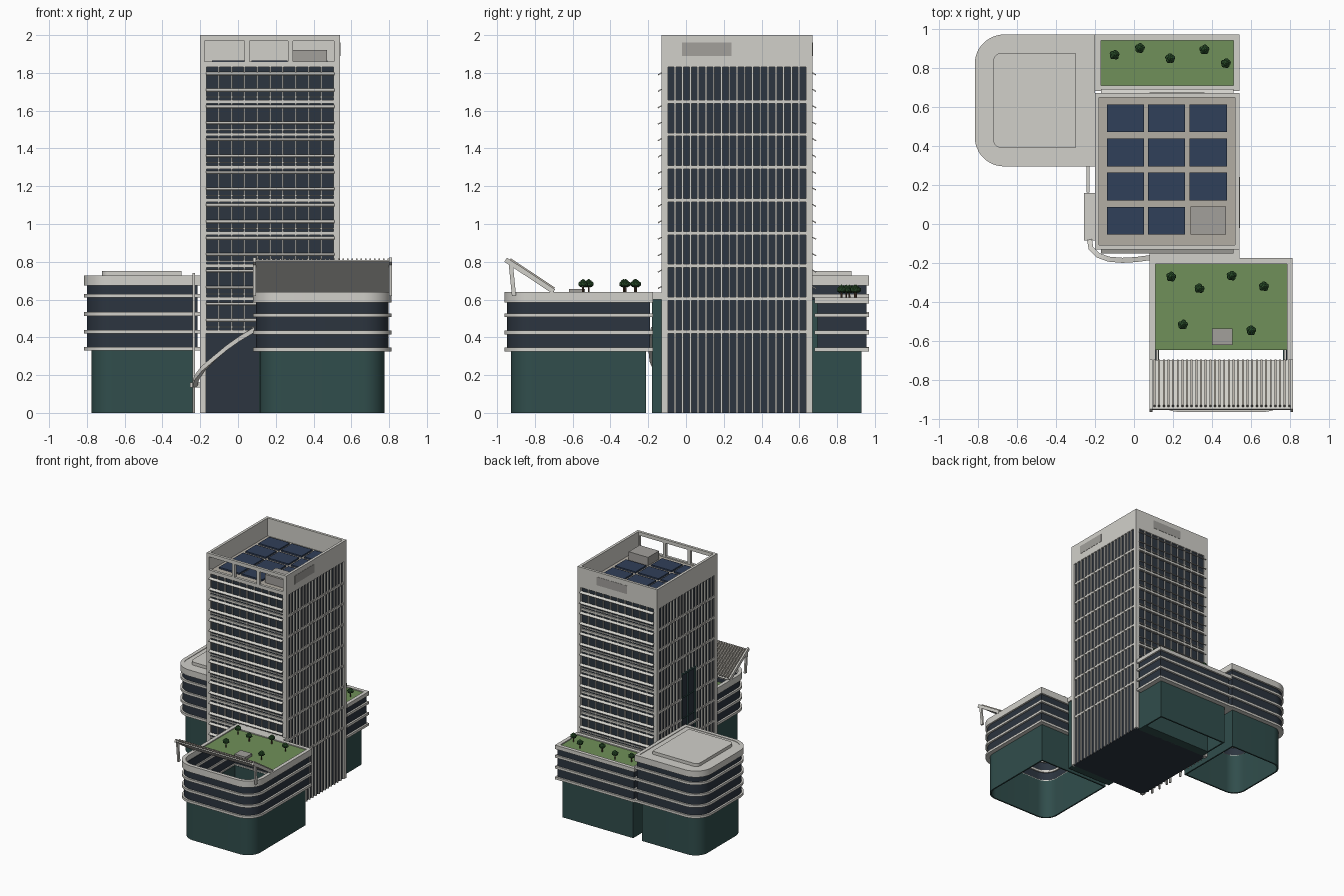
import bpy, bmesh, math, random
from mathutils import Matrix, Vector

if "Cube" in bpy.data.objects:
    bpy.data.objects.remove(bpy.data.objects["Cube"])
random.seed(3)

def mat(name, r, g, b):
    m = bpy.data.materials.new(name)
    m.diffuse_color = (r, g, b, 1)
    m.use_nodes = True
    m.node_tree.nodes["Principled BSDF"].inputs["Base Color"].default_value = m.diffuse_color
    return m

LIGHT = mat("pale_concrete", .64, .63, .59)
STONE = mat("roof_stone", .45, .42, .37)
GREY = mat("grey_metal", .36, .35, .33)
GLASS = mat("dark_glass", .025, .035, .05)
TEAL = mat("teal_glass", .03, .075, .072)
GRASS = mat("grass", .16, .28, .10)
LEAF = mat("leaf", .03, .10, .03)
BARK = mat("bark", .09, .05, .03)
SOLAR = mat("solar_blue", .03, .05, .10)

def finish(name, bm, m, smooth=False):
    bmesh.ops.recalc_face_normals(bm, faces=bm.faces)
    me = bpy.data.meshes.new(name)
    bm.to_mesh(me)
    bm.free()
    me.materials.append(m)
    ob = bpy.data.objects.new(name, me)
    bpy.context.collection.objects.link(ob)
    if smooth:
        bpy.ops.object.select_all(action='DESELECT')
        ob.select_set(True)
        bpy.context.view_layer.objects.active = ob
        bpy.ops.object.shade_smooth_by_angle(angle=math.radians(35))
    return ob

def boxes(name, items, m):
    """Each item: x0, x1, y0, y1, z0, z1 and an optional tilt about x."""
    bm = bmesh.new()
    for x0, x1, y0, y1, z0, z1, *tilt in items:
        M = Matrix.Translation(((x0+x1)/2, (y0+y1)/2, (z0+z1)/2))
        if tilt:
            M = M @ Matrix.Rotation(tilt[0], 4, 'X')
        bmesh.ops.create_cube(bm, size=1, matrix=M @ Matrix.Diagonal((x1-x0, y1-y0, z1-z0, 1)))
    return finish(name, bm, m)

def outline(rect, radii, inset=0):
    """Rectangle with separate corner radii: front left, front right, back right, back left."""
    x0, x1, y0, y1 = rect
    x0, x1, y0, y1 = x0+inset, x1-inset, y0+inset, y1-inset
    pts = []
    for k, (x, y, sx, sy) in enumerate([(x0, y0, 1, 1), (x1, y0, -1, 1), (x1, y1, -1, -1), (x0, y1, 1, -1)]):
        if radii[k] == 0:
            pts.append((x, y))
            continue
        r = max(radii[k]-inset, .005)
        for i in range(13):
            a = math.pi + k*math.pi/2 + i*math.pi/24
            pts.append((x + sx*r + r*math.cos(a), y + sy*r + r*math.sin(a)))
    return pts

def rings(name, rect, radii, levels, m, inset=0, wall=.02):
    """Hollow rounded wall for each (z0, z1); wall=None makes a solid slab."""
    bm = bmesh.new()
    out = outline(rect, radii, inset)
    n = len(out)
    for z0, z1 in levels:
        add = lambda pts, z: [bm.verts.new((x, y, z)) for x, y in pts]
        a, b = add(out, z0), add(out, z1)
        loops = [a, b]
        if wall:
            inner = outline(rect, radii, inset+wall)
            loops += [add(inner, z1), add(inner, z0)]
        else:
            bm.faces.new(a)
            bm.faces.new(b)
        for k in range(len(loops) if wall else 1):
            p, q = loops[k], loops[(k+1) % len(loops)]
            for i in range(n):
                j = (i+1) % n
                bm.faces.new((p[i], p[j], q[j], q[i]))
    return finish(name, bm, m, True)

# Tower core, corner piers and parapet
FLOORS = [.43 + .174*k for k in range(9)]
boxes("tower_core", [(-.188, .528, -.118, .658, 0, 1.84)], GLASS)
boxes("corner_piers", [(x, x+.03, y, y+.03, 0, 1.83) for x in (-.2, .51) for y in (-.13, .64)], LIGHT)
para = [(-.2, -.178, -.13, .67, 1.83, 2), (.518, .54, -.13, .67, 1.83, 2),
        (-.178, .518, .648, .67, 1.83, 2),
        (-.178, .518, -.13, -.108, 1.83, 1.86), (-.178, .518, -.13, -.108, 1.97, 2)]
para += [(a, b, -.13, -.108, 1.86, 1.97) for a, b in ((.035, .06), (.265, .29), (.508, .518))]
boxes("roof_parapet", para, LIGHT)
boxes("tower_roof", [(-.178, .518, -.108, .648, 1.838, 1.85)], STONE)
boxes("parapet_vents", [(.538, .542, -.02, .24, 1.89, 1.96), (.08, .36, .668, .672, 1.89, 1.96)], GREY)

# Solar panels and plant box
cells = [(x, y) for y in (-.055, .12, .295, .47) for x in (-.138, .072, .285)]
boxes("solar_panels", [(x, x+.19, y, y+.143, 1.853, 1.866) for x, y in cells if (x, y) != (.285, -.055)], SOLAR)
boxes("roof_plant_box", [(.29, .47, -.055, .09, 1.85, 1.92)], GREY)

# Side facades: vertical fins and floor bands
fins, bands = [], []
for x0, x1 in ((-.2, -.186), (.526, .54)):
    for i in range(19):
        y = -.1 + i*.74/18
        if x0 < 0 and .17 < y < .33:
            fins.append((x0, x1, y-.005, y+.005, 1.16, 1.83))
        else:
            fins.append((x0, x1, y-.005, y+.005, 0, 1.83))
    for z in FLOORS[:-1]:
        spans = ((-.1, .16), (.335, .64)) if x0 < 0 and z < 1.16 else ((-.1, .64),)
        bands += [(x0+.002, x1-.002, a, b, z-.009, z+.009) for a, b in spans]
boxes("side_fins", fins, LIGHT)
boxes("side_floor_bands", bands, LIGHT)
bay = [(-.2, -.187, y, y+.008, .1, 1.16) for y in (.155, .245, .33)]
boxes("side_bay_frame", bay + [(-.2, -.187, .155, .338, 1.15, 1.165)]
      + [(-.195, -.187, .155, .338, z, z+.006) for z in FLOORS[:4]], TEAL)

# Front and back facades: mullions, floor bands and tilted sunshades
grid, shades = [], []
for y0, y1, s, base in ((-.129, -.115, -1, .43), (.655, .669, 1, .6)):
    grid += [(-.17+i*.068-.004, -.17+i*.068+.004, y0, y1, base, 1.83) for i in range(11)]
    for z in FLOORS[:-1]:
        if z < base-.01:
            continue
        grid.append((-.17, .51, y0, y1, z-.009, z+.009))
        grid.append((-.17, .51, y0+.003, y1-.003, z+.022, z+.028))
        yc = (-.138 if s < 0 else .678)
        for dz in (.06, .147):
            shades.append((-.17, .51, yc-.012, yc+.012, z+dz-.003, z+dz+.003, -s*.5))
boxes("facade_grid", grid, LIGHT)
boxes("sunshades", shades, LIGHT)

def podium(name, rect, radii, levels, top, teal_inset):
    rings(name+"_base", rect, radii, [(0, levels[0])], TEAL, teal_inset, .012)
    rings(name+"_windows", rect, radii, [(levels[0], top[0]+.01)], GLASS, .015, .02)
    rings(name+"_ledges", rect, radii, [(z-.01, z+.01) for z in levels], LIGHT, 0, .045)
    rings(name+"_roof_edge", rect, radii, [top], LIGHT, 0, .03)

# Front podium: open roof terrace with planting
podium("front_podium", (.08, .812, -.962, -.175), (.15, .15, 0, 0), (.335, .425, .517), (.585, .64), .036)
boxes("front_lawn", [(.108, .785, -.645, -.2, .615, .632)], GRASS)
boxes("front_skylight", [(.4, .505, -.62, -.535, .63, .655)], GREY)
boxes("front_link", [(.11, .53, -.18, -.115, 0, .625)], TEAL)
boxes("front_link_roof", [(.08, .54, -.176, -.12, .6, .638)], LIGHT)

# Back left podium
LB = (-.815, -.2, .295, .97)
podium("left_podium", LB, (.15, 0, 0, .15), (.34, .43, .523, .62), (.675, .728), .04)
rings("left_podium_roof", LB, (.15, 0, 0, .15), [(.69, .724)], LIGHT, .01, None)
rings("left_podium_raised_roof", (-.72, -.3, .39, .875), (.04, 0, 0, .04), [(.72, .75)], LIGHT, 0, None)

# Back podium with lawn
podium("back_podium", (-.2, .54, .68, .97), (0, 0, 0, 0), (.335, .425, .517), (.58, .612), .042)
boxes("back_lawn", [(-.17, .51, .71, .942, .585, .604)], GRASS)
boxes("back_link", [(-.16, .5, .65, .73, 0, .6)], TEAL)

# Sloping slatted canopy with end frames
ang = math.atan2(-.165, .25)
L = math.hypot(.165, .25)
cy, cz = -.825, .722
boxes("canopy_plate", [(.09, .803, cy-L/2, cy+L/2, cz-.005, cz+.005, ang)], LIGHT)
boxes("canopy_slats", [(.1+i*.0238, .11+i*.0238, cy-L/2+.02, cy+L/2, cz+.004, cz+.02, ang) for i in range(30)], STONE)
ends = []
for x in (.08, .8):
    ends.append((x, x+.014, cy-L/2-.005, cy+L/2, cz-.008, cz+.018, ang))
    ends.append((x, x+.014, -.93, -.908, .62, .785, .1))
boxes("canopy_end_frames", ends, LIGHT)

# Trees
trunks, crowns = bmesh.new(), bmesh.new()
spots = [(.19, -.27, .63), (.335, -.33, .63), (.5, -.265, .63), (.665, -.32, .63), (.25, -.515, .63), (.6, -.545, .63),
         (-.1, .865, .6), (.03, .9, .6), (.185, .848, .6), (.36, .893, .6), (.47, .823, .6)]
for x, y, z in spots:
    bmesh.ops.create_cone(trunks, cap_ends=True, segments=6, radius1=.005, radius2=.004, depth=.05,
                          matrix=Matrix.Translation((x, y, z+.025)))
    for k in range(6):
        a = k*math.tau/5 + random.random()*.4
        r, h = (.012, .052) if k < 5 else (0, .062)
        M = Matrix.Translation((x+r*math.cos(a), y+r*math.sin(a), z+h)) @ Matrix.Diagonal((1, 1, 1.1, 1))
        bmesh.ops.create_icosphere(crowns, subdivisions=1, radius=.016, matrix=M)
finish("tree_trunks", trunks, BARK)
finish("tree_crowns", crowns, LEAF)

# Curved rising walkway, landing and supports on the left side
path = [Vector(p) for p in ((-.228, -.08, .15), (-.22, -.125, .185), (-.185, -.16, .235), (-.13, -.18, .285),
                            (-.06, -.186, .345), (.01, -.182, .395), (.085, -.172, .44))]
bm = bmesh.new()
prev = None
for i, p in enumerate(path):
    t = path[min(i+1, 6)] - path[max(i-1, 0)]
    side = Vector((-t.y, t.x, 0)).normalized() * .013
    up = Vector((0, 0, .014))
    cur = [bm.verts.new(p+v) for v in (side+up, side-up, -side-up, -side+up)]
    if prev:
        for k in range(4):
            bm.faces.new((prev[k], prev[(k+1) % 4], cur[(k+1) % 4], cur[k]))
    if i in (0, 6):
        bm.faces.new(cur)
    prev = cur
finish("curved_walkway", bm, LIGHT, True)
boxes("walkway_landing", [(-.255, -.2, -.085, .158, .135, .162)], LIGHT)
boxes("walkway_posts", [(-.24, -.228, y, y+.012, 0, .14) for y in (-.06, .03, .12)], GREY)
boxes("side_screen", [(-.242, -.228, .16, .172, 0, .74), (-.242, -.228, .285, .297, 0, .74),
                      (-.242, -.228, .16, .297, .725, .74)], LIGHT)
